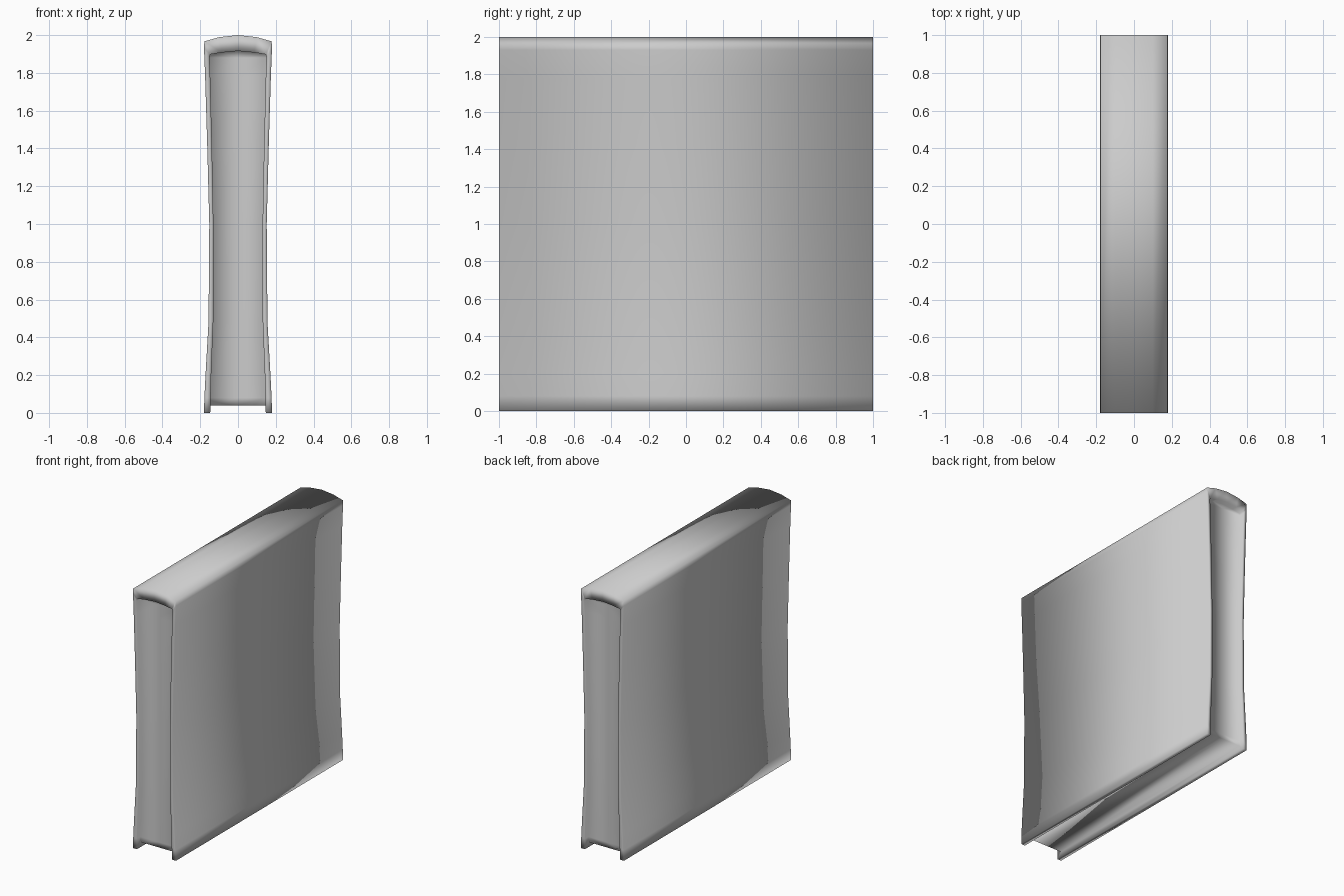
import bpy
import bmesh

cube = bpy.data.objects.get("Cube")
if cube:
    bpy.data.objects.remove(cube, do_unlink=True)

grey = bpy.data.materials.new("plain grey")
grey.use_nodes = True
colour = (0.6, 0.6, 0.6, 1)
grey.diffuse_color = colour
grey.node_tree.nodes["Principled BSDF"].inputs["Base Color"].default_value = colour

HALF_LENGTH = 1.0
RECESS = 0.04

# Half section, bottom to spine: (outer x, outer z, inner x, inner z)
half = [
    (0.18, 0.0, 0.147, 0.0),
    (0.178, 0.08, 0.145, 0.08),
    (0.172, 0.2, 0.142, 0.2),
    (0.156, 0.48, 0.131, 0.48),
    (0.152, 1.0, 0.13, 1.0),
    (0.163, 1.42, 0.138, 1.42),
    (0.174, 1.78, 0.147, 1.78),
    (0.18, 1.93, 0.151, 1.88),
    (0.178, 1.967, 0.148, 1.898),
    (0.1, 1.989, 0.085, 1.908),
    (0.0, 2.0, 0.0, 1.916),
]
CORNER = 8  # index where the side turns into the spine
section = [(-a, b, -c, d) for a, b, c, d in half] + half[-2::-1]
n = len(section)

bm = bmesh.new()


def rings(y, page_y):
    """Outer edge, inner edge and recessed page edge at one end."""
    outer = [bm.verts.new((a, y, b)) for a, b, c, d in section]
    inner = [bm.verts.new((c, y, d)) for a, b, c, d in section]
    page = [bm.verts.new((c, page_y, max(d, RECESS))) for a, b, c, d in section]
    return outer, inner, page


def strip(p, q):
    for i in range(n - 1):
        bm.faces.new((p[i], p[i + 1], q[i + 1], q[i]))


ends = [rings(s * HALF_LENGTH, s * (HALF_LENGTH - RECESS)) for s in (-1, 1)]

# Cover outside
strip(ends[0][0], ends[1][0])

base_mids = []
for outer, inner, page in ends:
    # Cover rim and the step in to the pages
    strip(outer, inner)
    strip(inner, page)
    # Page end, with a centre column running up to the spine
    y = page[0].co.y
    mids = [bm.verts.new((0, y, page[i].co.z)) for i in range(CORNER)]
    base_mids.append(mids[0])
    for i in range(CORNER - 1):
        j = n - 1 - i
        bm.faces.new((page[i], mids[i], mids[i + 1], page[i + 1]))
        bm.faces.new((mids[i], page[j], page[j - 1], mids[i + 1]))
    for i in range(CORNER - 1, n - CORNER):
        bm.faces.new((page[i], mids[-1], page[i + 1]))

# Open edge below: cover feet, step up and page underside
(o0, i0, p0), (o1, i1, p1) = ends
for k, mid in ((0, base_mids), (-1, base_mids)):
    bm.faces.new((o0[k], o1[k], i1[k], i0[k]))
    bm.faces.new((i0[k], i1[k], p1[k], p0[k]))
    bm.faces.new((p0[k], p1[k], mid[1], mid[0]))

bmesh.ops.recalc_face_normals(bm, faces=bm.faces)
mesh = bpy.data.meshes.new("book")
bm.to_mesh(mesh)
bm.free()
mesh.materials.append(grey)
mesh.shade_smooth()
book = bpy.data.objects.new("book", mesh)
bpy.context.collection.objects.link(book)
